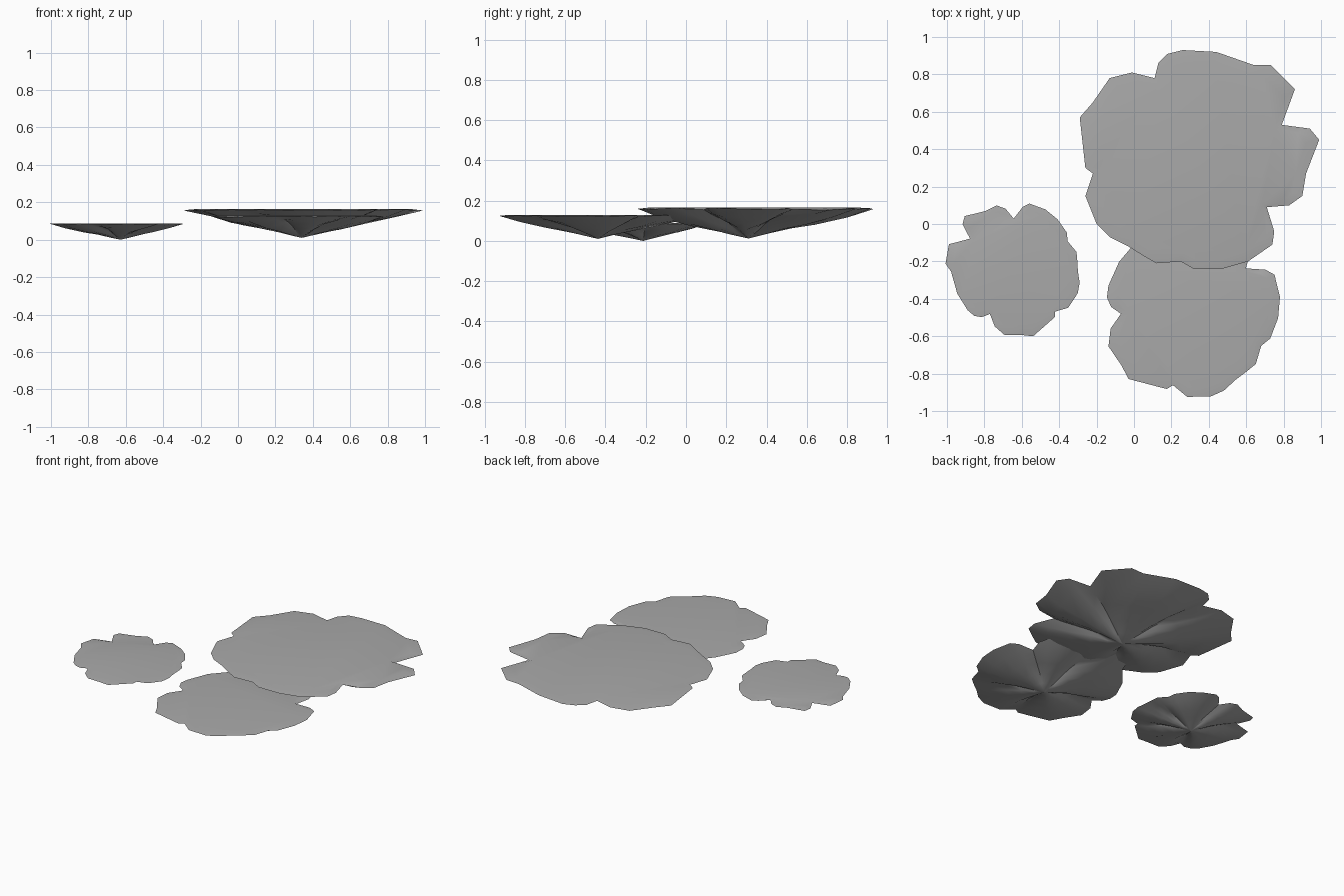
import bpy
import bmesh
import math
import random
from mathutils import Vector, Matrix

if "Cube" in bpy.data.objects:
    bpy.data.objects.remove(bpy.data.objects["Cube"], do_unlink=True)

# One plain grey for every pad
grey = bpy.data.materials.new("stone_grey")
grey.use_nodes = True
colour = (0.4, 0.4, 0.4, 1.0)
grey.diffuse_color = colour
grey.node_tree.nodes["Principled BSDF"].inputs["Base Color"].default_value = colour

# Lobed rim of the largest pad, in hundredths, counterclockwise
RIM = [(99, 45), (94, 51), (79, 53), (86, 72), (73, 85), (64, 85), (44, 92),
       (26, 93), (18, 91), (13, 86), (11, 78), (-1, 81), (-13, 78), (-22, 65),
       (-29, 57), (-26, 30), (-22, 27), (-26, 15), (-20, 0), (-13, -7),
       (-3, -12), (5, -17), (12, -21), (25, -20), (32, -24), (47, -24),
       (61, -20), (74, -11), (75, -4), (71, 9), (83, 10), (90, 15), (92, 27)]
CENTRE = Vector((0.35, 0.31))
OUTLINE = [Vector(p) / 100 - CENTRE for p in RIM]
MEAN = sum(p.length for p in OUTLINE) / len(OUTLINE)

# Directions where the underside folds upward into a crease
CREASES = [math.radians(a) for a in (26, 117, 184, 238, 329)]


def fold(angle):
    """Strength of the nearest crease, from zero on a lobe to one in a fold."""
    gaps = [abs(math.remainder(angle - c, math.tau)) for c in CREASES]
    return math.exp(-(min(gaps) / 0.2) ** 2)


def ring(bm, t, height, lift, jitter):
    """Ring of vertices that grows more lobed towards the rim."""
    verts = []
    for p in OUTLINE:
        radius = t * (MEAN * (1 - t) + p.length * t)
        flat = p.normalized() * radius
        z = height + lift * fold(math.atan2(p.y, p.x)) + random.uniform(-jitter, jitter)
        verts.append(bm.verts.new((flat.x, flat.y, z)))
    return verts


def bridge(bm, lower, upper):
    count = len(lower)
    for i in range(count):
        j = (i + 1) % count
        bm.faces.new((lower[i], lower[j], upper[j], upper[i]))


def make_pad(name, location, size, turn):
    """Flat-topped pad with a pointed, fluted underside."""
    random.seed(4)
    bm = bmesh.new()
    apex = bm.verts.new((0, 0, 0))
    # Underside, from the point outward to the rim
    rings = [ring(bm, *step) for step in (
        (0.16, 0.022, 0.012, 0.002),
        (0.34, 0.046, 0.03, 0.004),
        (0.55, 0.072, 0.034, 0.006),
        (0.8, 0.108, 0.022, 0.006),
        (1.0, 0.146, 0.0, 0.004))]
    # Nearly flat top
    rings.append(ring(bm, 0.9, 0.153, 0.0, 0.0))
    for lower, upper in zip(rings, rings[1:]):
        bridge(bm, lower, upper)
    first = rings[0]
    for i, vert in enumerate(first):
        bm.faces.new((apex, first[(i + 1) % len(first)], vert))
    bm.faces.new(rings[-1])
    bmesh.ops.recalc_face_normals(bm, faces=bm.faces)
    bm.transform(Matrix.Rotation(math.radians(turn), 4, "Z") @ Matrix.Scale(size, 4))

    mesh = bpy.data.meshes.new(name)
    bm.to_mesh(mesh)
    bm.free()
    mesh.materials.append(grey)
    pad = bpy.data.objects.new(name, mesh)
    pad.location = location
    bpy.context.collection.objects.link(pad)
    # Soft underside with a crisp rim
    bpy.ops.object.select_all(action="DESELECT")
    pad.select_set(True)
    bpy.context.view_layer.objects.active = pad
    bpy.ops.object.shade_smooth_by_angle(angle=math.radians(35))


# Three copies of the same pad, turned and scaled
make_pad("large_pad", (0.35, 0.31, 0.012), 1.0, 0)
make_pad("medium_pad", (0.338, -0.437, 0.01), 0.777, 69)
make_pad("small_pad", (-0.628, -0.213, 0.0), 0.575, 125)
